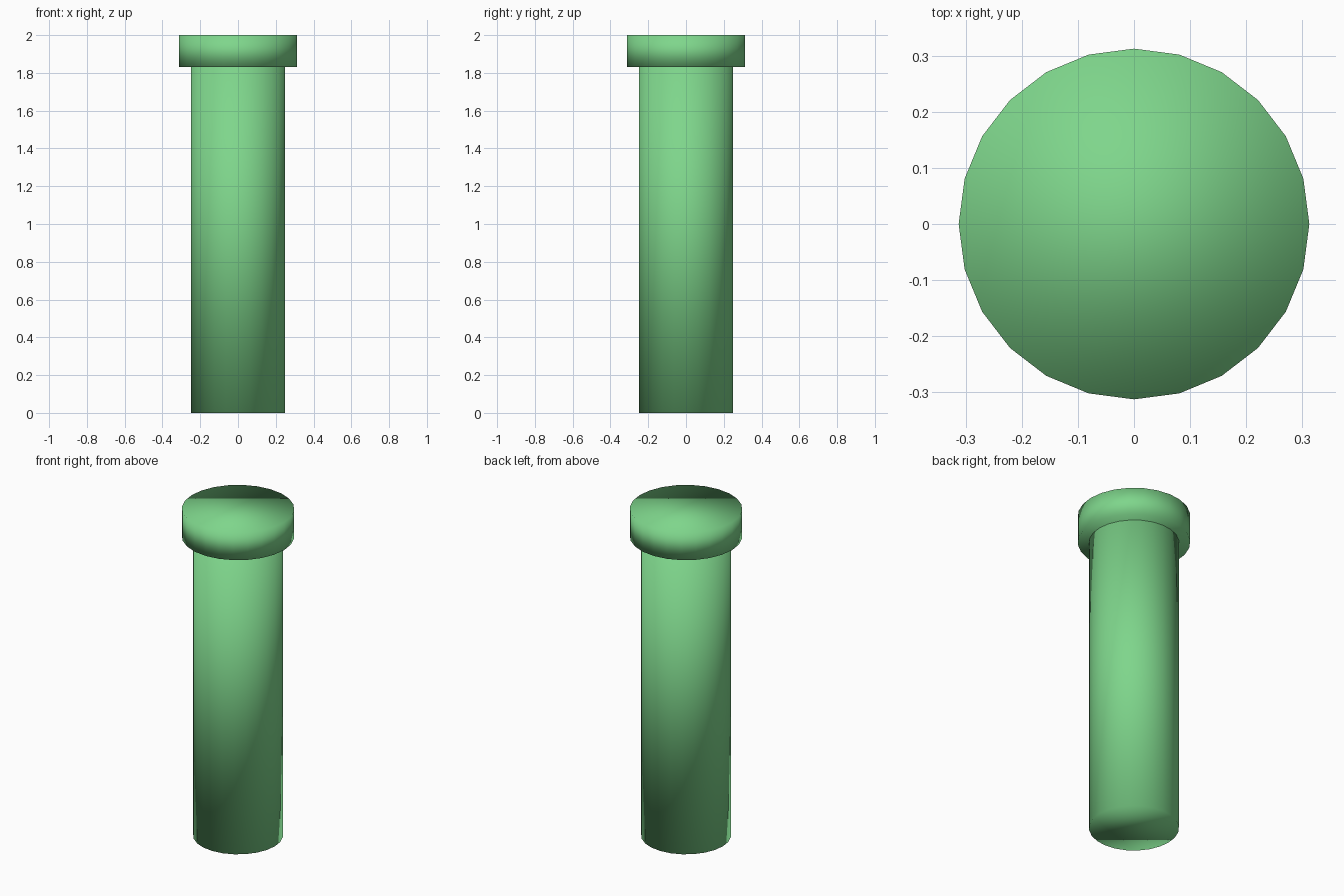
import bpy

if "Cube" in bpy.data.objects:
    bpy.data.objects.remove(bpy.data.objects["Cube"])

SIDES = 24

green = bpy.data.materials.new("green")
green.diffuse_color = (0.21, 0.67, 0.26, 1.0)
green.use_nodes = True
green.node_tree.nodes["Principled BSDF"].inputs["Base Color"].default_value = green.diffuse_color


def cylinder(name, radius, z0, z1):
    """Capped, fully smooth-shaded 24-sided cylinder between two heights."""
    bpy.ops.mesh.primitive_cylinder_add(
        vertices=SIDES, radius=radius, depth=z1 - z0,
        location=(0, 0, (z0 + z1) / 2))
    obj = bpy.context.object
    obj.name = name
    obj.data.materials.append(green)
    bpy.ops.object.shade_smooth()
    return obj


# Long round shaft, ending inside the head
cylinder("shaft", 0.25, 0.0, 1.92)

# Wider collar-like head on top
cylinder("head", 0.3125, 1.83, 2.0)
